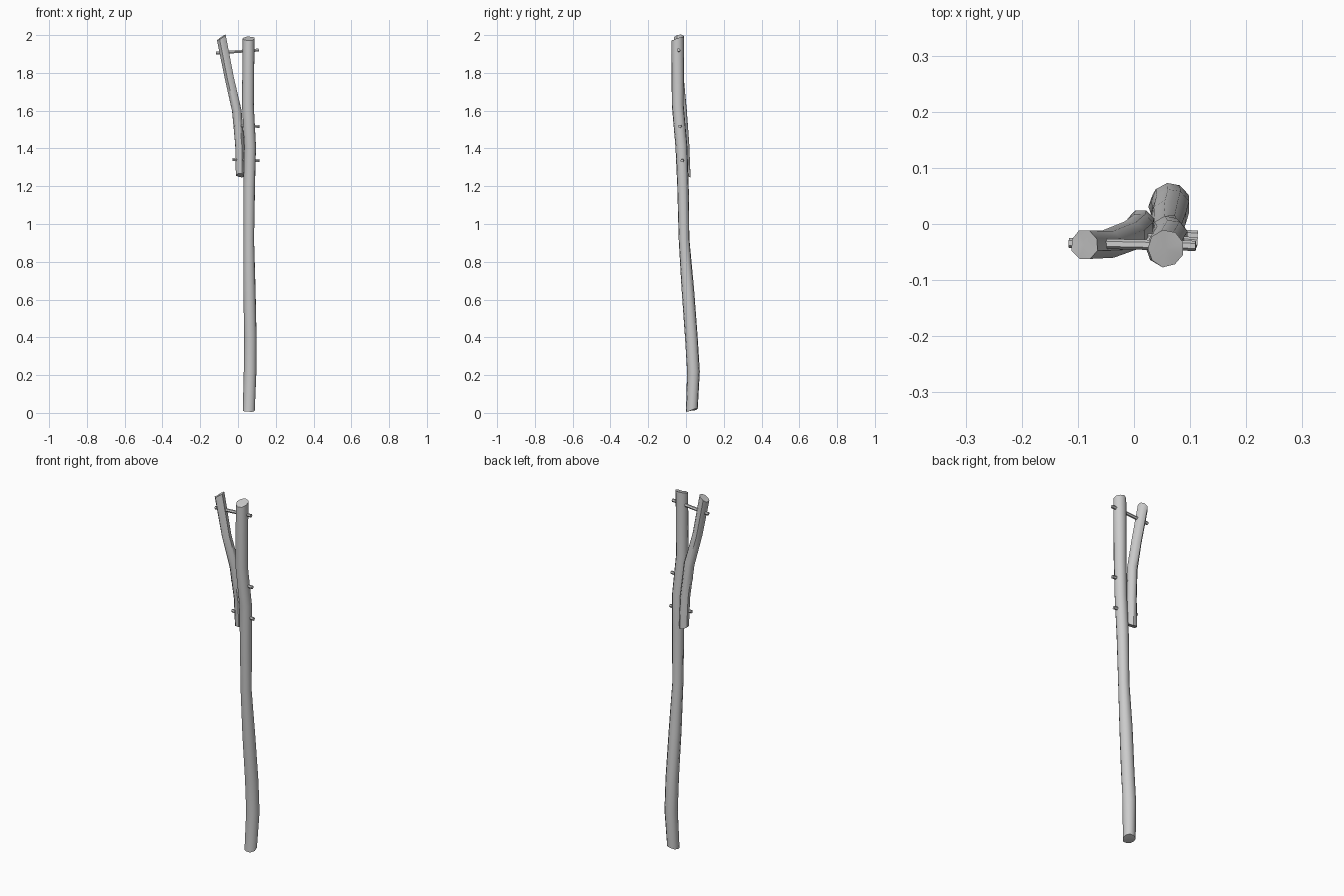
import bpy, bmesh, math, random
from mathutils import Vector

if "Cube" in bpy.data.objects:
    bpy.data.objects.remove(bpy.data.objects["Cube"])

random.seed(4)


def limb(name, path, sides=8, cut=0.0, wobble=0.0, high=(90, 90)):
    """Tube through (x, y, z, radius) points; cut = depth of the rough sawn ends."""
    bm = bmesh.new()
    pts = [Vector(p[:3]) for p in path]
    rings = []
    for i, p in enumerate(pts):
        d = (pts[min(i + 1, len(pts) - 1)] - pts[max(i - 1, 0)]).normalized()
        ref = Vector((0, 1, 0))
        u = ref.cross(d).normalized()
        v = d.cross(u)
        end = -1 if i == 0 else (1 if i == len(pts) - 1 else 0)
        ring = []
        for k in range(sides):
            a = math.tau * (k + 0.5) / sides
            r = path[i][3] * (1 + random.uniform(-wobble, wobble))
            co = p + (u * math.cos(a) + v * math.sin(a)) * r
            if end:
                peak = math.radians(high[0 if end < 0 else 1])
                co += d * end * cut * (math.cos(a - peak) + random.uniform(-.3, .3))
            ring.append(bm.verts.new(co))
        rings.append(ring)
    for a, b in zip(rings, rings[1:]):
        for k in range(sides):
            n = (k + 1) % sides
            bm.faces.new((a[k], a[n], b[n], b[k]))
    for ring in (rings[0], rings[-1]):
        mid = sum((v.co for v in ring), Vector()) / sides
        c = bm.verts.new(mid)
        for k in range(sides):
            bm.faces.new((ring[k], ring[(k + 1) % sides], c))
    bmesh.ops.recalc_face_normals(bm, faces=bm.faces)
    me = bpy.data.meshes.new(name)
    bm.to_mesh(me)
    bm.free()
    ob = bpy.data.objects.new(name, me)
    bpy.context.collection.objects.link(ob)
    bpy.ops.object.select_all(action='DESELECT')
    bpy.context.view_layer.objects.active = ob
    ob.select_set(True)
    bpy.ops.object.shade_smooth_by_angle(angle=math.radians(45))
    return ob


# Main crooked pole
limb("main_pole", [
    (.058, .031, .013, .032), (.065, .040, .22, .034), (.066, .029, .40, .034),
    (.061, .009, .66, .033), (.058, -.010, .92, .029), (.060, -.016, 1.20, .031),
    (.065, -.024, 1.41, .032), (.054, -.043, 1.63, .032), (.057, -.044, 1.982, .033)],
    sides=9, cut=.010, wobble=.03, high=(250, 90))

# Forked side branch
limb("side_branch", [
    (.012, .000, 1.257, .026), (.010, -.007, 1.42, .026), (-.006, -.021, 1.60, .027),
    (-.046, -.036, 1.77, .026), (-.088, -.037, 1.986, .027)],
    sides=8, cut=.010, wobble=.03, high=(90, 20))

# Pegs joining the two pieces
for name, a, b in (
        ("top_peg", (-.116, -.034, 1.905), (.110, -.039, 1.921)),
        ("middle_peg", (-.022, -.022, 1.520), (.113, -.033, 1.517)),
        ("lower_peg", (-.028, -.010, 1.342), (.113, -.021, 1.335))):
    limb(name, [(*a, .009), (*b, .009)], sides=6)
